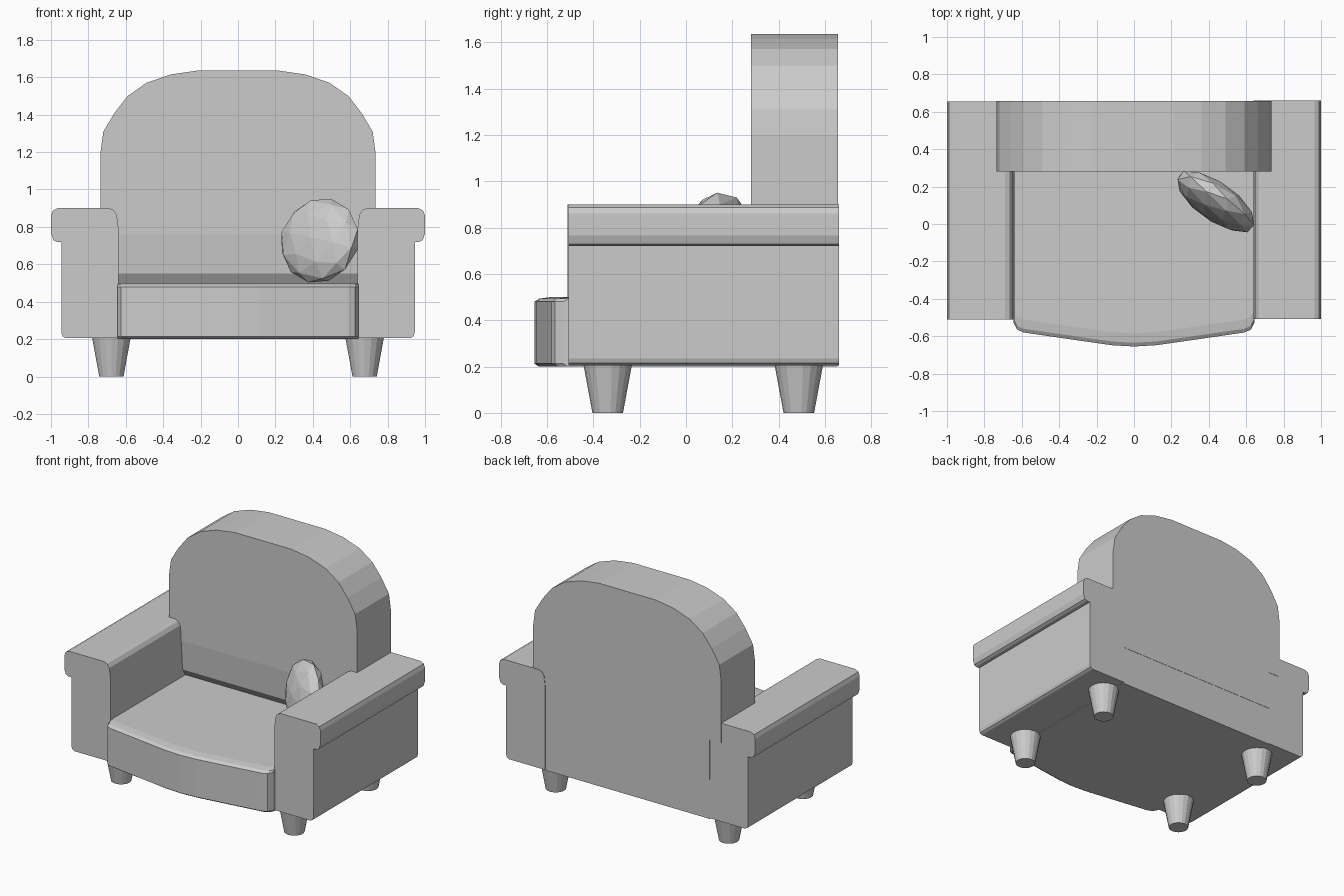
import bpy, bmesh, math
from mathutils import Matrix, Vector, Euler

if "Cube" in bpy.data.objects:
    bpy.data.objects.remove(bpy.data.objects["Cube"])


def add_object(name, bm):
    bmesh.ops.recalc_face_normals(bm, faces=bm.faces)
    mesh = bpy.data.meshes.new(name)
    bm.to_mesh(mesh)
    bm.free()
    obj = bpy.data.objects.new(name, mesh)
    bpy.context.collection.objects.link(obj)
    return obj


def loft(name, rings):
    """Closed solid through rings of equal point count."""
    bm = bmesh.new()
    loops = [[bm.verts.new(p) for p in ring] for ring in rings]
    n = len(loops[0])
    for a, b in zip(loops, loops[1:]):
        for i in range(n):
            j = (i + 1) % n
            bm.faces.new((a[i], a[j], b[j], b[i]))
    bm.faces.new(loops[0])
    bm.faces.new(loops[-1])
    return add_object(name, bm)


def extrude_y(name, profile, y0, y1):
    return loft(name, [[(x, y, z) for x, z in profile] for y in (y0, y1)])


# Arms: rolled top with an outer lip
arm = [(0.64, 0.205), (0.92, 0.205), (0.938, 0.215), (0.945, 0.235), (0.945, 0.72),
       (0.97, 0.72), (0.988, 0.73), (1.0, 0.765), (1.0, 0.86), (0.99, 0.887), (0.965, 0.90),
       (0.69, 0.90), (0.665, 0.89), (0.648, 0.865), (0.64, 0.80)]
extrude_y("arm_right", arm, -0.507, 0.66)
extrude_y("arm_left", [(-x, z) for x, z in arm], -0.511, 0.655)

# Arched backrest
half = [(0.735, 0.76), (0.735, 1.20), (0.72, 1.31), (0.66, 1.41), (0.59, 1.50),
        (0.49, 1.57), (0.36, 1.615), (0.22, 1.635)]
extrude_y("backrest", half + [(-x, z) for x, z in reversed(half)], 0.28, 0.657)

# Lower backrest, tucked under towards the seat
tuck = [(0.28, 0.76), (0.295, 0.55), (0.34, 0.48), (0.657, 0.48), (0.657, 0.76)]
loft("backrest_base", [[(x, y, z) for y, z in tuck] for x in (-0.645, 0.645)])

# Seat with bowed front and softened front edges
front = [(0.643, -0.53), (0.625, -0.565), (0.59, -0.58), (0.35, -0.615),
         (0.12, -0.648), (0.0, -0.655)]
front += [(-x, y) for x, y in reversed(front[:-1])]


def seat_ring(z, inset):
    pts = [(x, y + inset, z) for x, y in front]
    return pts + [(-0.643, 0.655, z), (0.643, 0.655, z)]


loft("seat", [seat_ring(0.20, 0.02), seat_ring(0.213, 0), seat_ring(0.48, 0),
              seat_ring(0.493, 0.02), seat_ring(0.50, 0.07)])

# Tapered round legs
for side, x in (("left", -0.677), ("right", 0.677)):
    for place, y in (("front", -0.338), ("back", 0.487)):
        bm = bmesh.new()
        bmesh.ops.create_cone(bm, cap_ends=True, segments=18, radius1=0.066,
                              radius2=0.106, depth=0.215,
                              matrix=Matrix.Translation((x, y, 0.1075)))
        add_object(f"{place}_leg_{side}", bm)

# Faceted round cushion leaning in the corner
bm = bmesh.new()
bmesh.ops.create_icosphere(bm, subdivisions=2, radius=1)
cushion = add_object("cushion", bm)
turn = Euler((math.radians(-12), math.radians(10), math.radians(-37)), 'XYZ')
cushion.matrix_world = Matrix.LocRotScale(Vector((0.437, 0.12, 0.727)), turn,
                                          Vector((0.25, 0.095, 0.232)))
